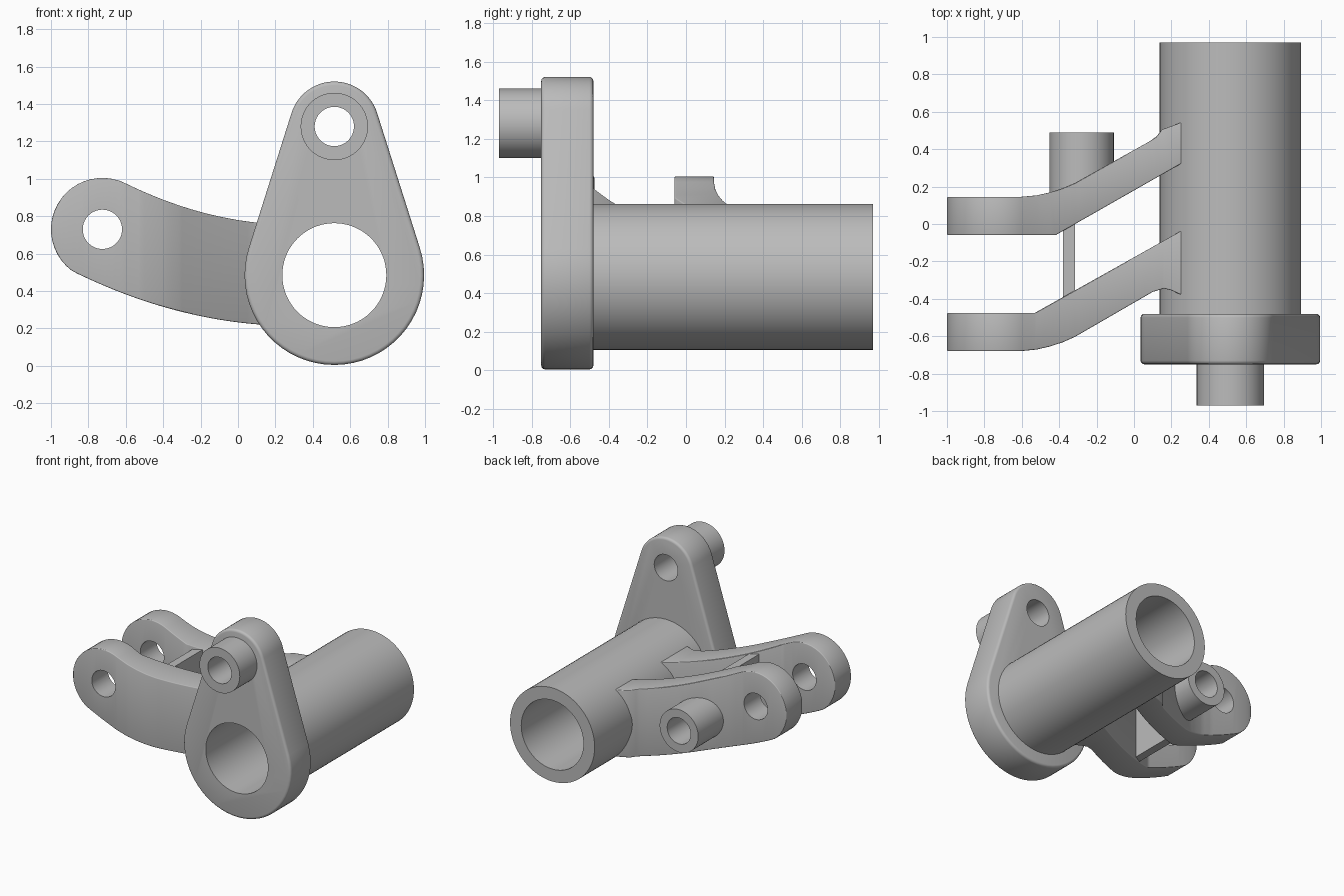
import bpy, bmesh, math
from mathutils import Matrix

if "Cube" in bpy.data.objects:
    bpy.data.objects.remove(bpy.data.objects["Cube"], do_unlink=True)

metal = bpy.data.materials.new("plain grey metal")
metal.use_nodes = True
grey = (0.5, 0.5, 0.5, 1)
metal.diffuse_color = grey
metal.node_tree.nodes["Principled BSDF"].inputs["Base Color"].default_value = grey

# Shared centres in the x-z plane
TUBE = (0.515, 0.485)
TOP_EYE = (0.515, 1.28)
ARM_EYE = (-0.725, 0.73)
REAR_BOSS = (-0.28, 0.545)
BORE_R, HOLE_R, EYE_R = 0.278, 0.105, 0.275


def finish(bm, name):
    bmesh.ops.recalc_face_normals(bm, faces=bm.faces)
    mesh = bpy.data.meshes.new(name)
    bm.to_mesh(mesh)
    bm.free()
    mesh.materials.append(metal)
    obj = bpy.data.objects.new(name, mesh)
    bpy.context.collection.objects.link(obj)
    return obj


def activate(obj):
    bpy.ops.object.select_all(action="DESELECT")
    obj.select_set(True)
    bpy.context.view_layer.objects.active = obj


def cylinder(name, centre, radius, y0, y1):
    """Cylinder running along y."""
    bm = bmesh.new()
    place = Matrix.Translation((centre[0], (y0 + y1) / 2, centre[1]))
    bmesh.ops.create_cone(bm, cap_ends=True, segments=72, radius1=radius, radius2=radius,
                          depth=y1 - y0, matrix=place @ Matrix.Rotation(math.pi / 2, 4, "X"))
    return finish(bm, name)


def drill(obj, *holes):
    """Cut round holes along y, each given as centre, radius, y range."""
    for centre, radius, y0, y1 in holes:
        cutter = cylinder("cutter", centre, radius, y0, y1)
        cutter.hide_render = True
        mod = obj.modifiers.new("hole", "BOOLEAN")
        mod.operation, mod.solver, mod.object = "DIFFERENCE", "EXACT", cutter
        activate(obj)
        bpy.ops.object.modifier_apply(modifier=mod.name)
        bpy.data.objects.remove(cutter, do_unlink=True)


def round_edges(obj, width):
    mod = obj.modifiers.new("rounding", "BEVEL")
    mod.width, mod.segments = width, 3
    mod.limit_method, mod.angle_limit = "ANGLE", math.radians(50)
    activate(obj)
    bpy.ops.object.modifier_apply(modifier=mod.name)


def smooth(obj):
    activate(obj)
    bpy.ops.object.shade_smooth_by_angle(angle=math.radians(32))


def interpolate(points, x):
    for (xa, ya), (xb, yb) in zip(points, points[1:]):
        if x <= xb:
            return ya + (yb - ya) * (x - xa) / (xb - xa)
    return points[-1][1]


def arm_heights(x):
    """Round eye that runs into two gently sweeping curves."""
    circle = math.sqrt(max(EYE_R ** 2 - (x - ARM_EYE[0]) ** 2, 0))
    sweep = (0.3 - x) ** 2
    low = ARM_EYE[1] - circle if x < -0.86 else 0.214 + 0.208 * sweep
    high = ARM_EYE[1] + circle if x < -0.6 else 0.755 + 0.272 * sweep
    return low, high


def make_arm(name, inner, outer):
    """Loft rectangular sections along x between two plan outlines."""
    xs = {round(ARM_EYE[0] - EYE_R * math.cos(math.radians(a)), 4) for a in range(5, 120, 8)}
    xs |= {-0.55 + 0.05 * i for i in range(18)}
    xs |= {p[0] for p in inner + outer if p[0] > -0.99}
    stations = []
    for x in sorted(xs):
        if not stations or x - stations[-1] > 0.0005:
            stations.append(x)
    bm = bmesh.new()
    rings = []
    for x in stations:
        low, high = arm_heights(x)
        a, b = interpolate(inner, x), interpolate(outer, x)
        rings.append([bm.verts.new(v) for v in
                      ((x, a, low), (x, b, low), (x, b, high), (x, a, high))])
    for r, s in zip(rings, rings[1:]):
        for i in range(4):
            j = (i + 1) % 4
            bm.faces.new((r[i], r[j], s[j], s[i]))
    bm.faces.new(rings[0])
    bm.faces.new(rings[-1])
    arm = finish(bm, name)
    round_edges(arm, 0.02)
    drill(arm, (ARM_EYE, HOLE_R, -1.2, 1.2), (TUBE, BORE_R + 0.02, -1.2, 1.2))
    return arm


# Main tube
tube = cylinder("main_tube", TUBE, 0.378, -0.5, 0.97)
drill(tube, (TUBE, BORE_R, -1.2, 1.2))

# Tapered front plate: hull of a large and a small circle
bm = bmesh.new()
tilt = math.degrees(math.asin((0.48 - 0.24) / (TOP_EYE[1] - TUBE[1])))
outline = []
for (cx, cz), radius, start, end in ((TOP_EYE, 0.24, tilt, 180 - tilt),
                                     (TUBE, 0.48, 180 - tilt, 360 + tilt)):
    for i in range(37):
        t = math.radians(start + (end - start) * i / 36)
        outline.append(bm.verts.new((cx + radius * math.cos(t), -0.75, cz + radius * math.sin(t))))
face = bm.faces.new(outline)
side = bmesh.ops.extrude_face_region(bm, geom=[face])
bmesh.ops.translate(bm, vec=(0, 0.27, 0),
                    verts=[v for v in side["geom"] if isinstance(v, bmesh.types.BMVert)])
plate = finish(bm, "front_plate")
round_edges(plate, 0.02)
drill(plate, (TUBE, BORE_R, -1.2, 1.2), (TOP_EYE, HOLE_R, -1.2, 1.2))

# Boss on the front plate
front_boss = cylinder("front_boss", TOP_EYE, 0.18, -0.97, -0.74)
drill(front_boss, (TOP_EYE, HOLE_R, -1.2, 1.2))

# Two cranked arms
rear_arm = make_arm("rear_arm",
                    [(-1, -0.06), (-0.42, -0.06), (0.3, 0.35)],
                    [(-1, 0.145), (-0.61, 0.145), (-0.52, 0.153), (-0.45, 0.169), (-0.38, 0.192),
                     (-0.315, 0.22), (0.08, 0.44), (0.12, 0.468), (0.15, 0.505), (0.3, 0.56)])
front_arm = make_arm("front_arm",
                     [(-1, -0.475), (-0.53, -0.475), (0.3, -0.01)],
                     [(-1, -0.68), (-0.61, -0.68), (-0.52, -0.671), (-0.45, -0.655), (-0.38, -0.632),
                      (-0.315, -0.603), (0.1, -0.363), (0.16, -0.345), (0.2, -0.355), (0.3, -0.4)])

# Blind boss on the rear arm
rear_boss = cylinder("rear_boss", REAR_BOSS, 0.172, 0.13, 0.49)
for part in (rear_boss, rear_arm):
    drill(part, (REAR_BOSS, HOLE_R, 0.14, 0.6))

# Web joining the arms
bm = bmesh.new()
bmesh.ops.create_cube(bm, size=1, matrix=Matrix.Translation((-0.348, -0.205, 0.585))
                      @ Matrix.Diagonal((0.065, 0.42, 0.54, 1)))
finish(bm, "arm_web")

for part in (tube, plate, front_boss, rear_arm, front_arm, rear_boss):
    smooth(part)
